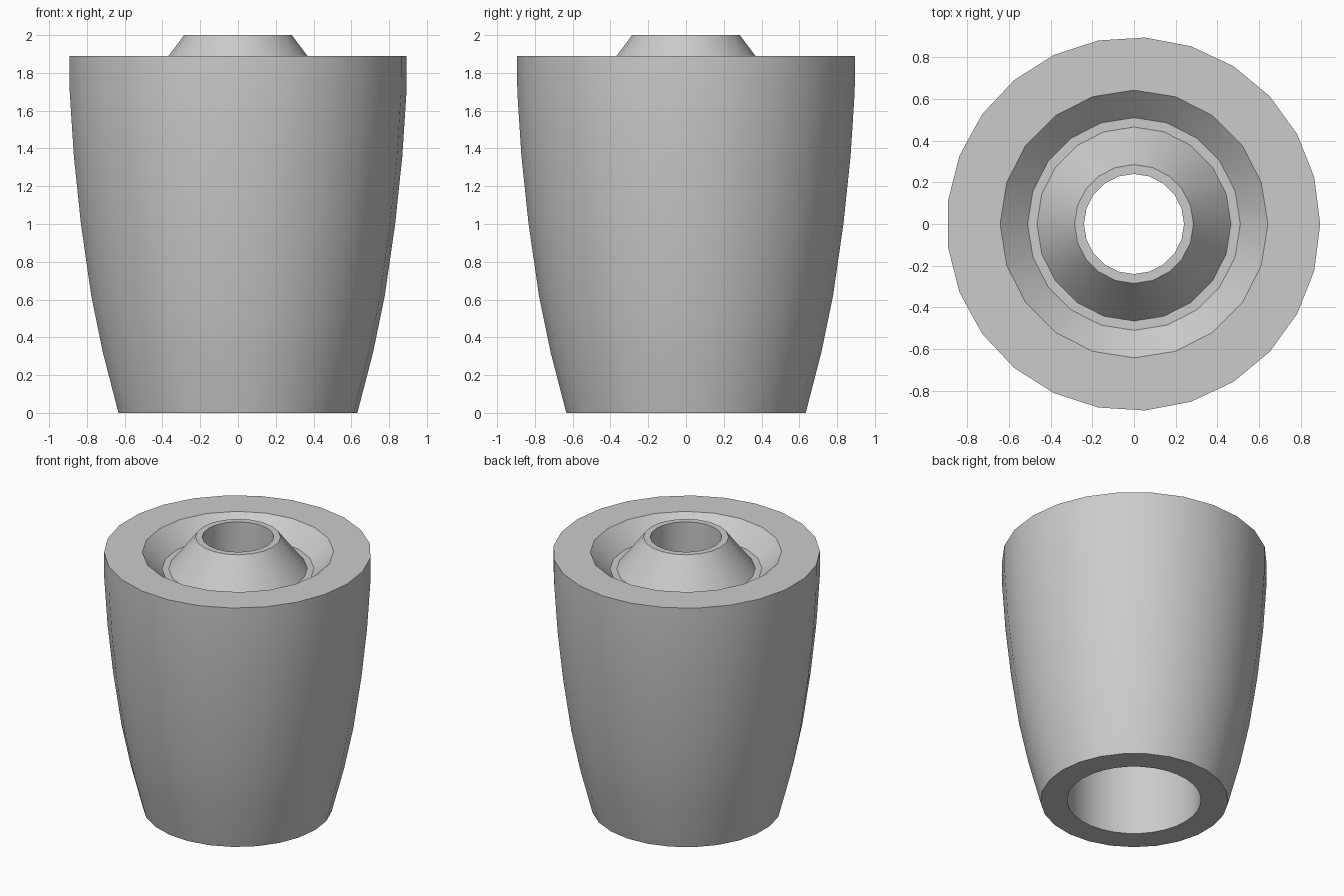
import bpy
import bmesh
import math

cube = bpy.data.objects.get("Cube")
if cube:
    bpy.data.objects.remove(cube, do_unlink=True)

grey = bpy.data.materials.new("plain grey")
grey.use_nodes = True
colour = (0.6, 0.6, 0.6, 1)
grey.diffuse_color = colour
grey.node_tree.nodes["Principled BSDF"].inputs["Base Color"].default_value = colour

bm = bmesh.new()


def lathe(profile, sides, shift=0.0):
    """Revolve (radius, height) points about z; return the first and last edge loops."""
    rings = []
    for r, z in profile:
        angles = [math.tau * i / sides for i in range(sides)]
        rings.append([bm.verts.new((r * math.cos(a) + shift, r * math.sin(a), z)) for a in angles])
    for low, high in zip(rings, rings[1:]):
        for i in range(sides):
            j = (i + 1) % sides
            bm.faces.new((low[i], low[j], high[j], high[i]))
    return [[bm.edges.get((ring[i], ring[(i + 1) % sides])) for i in range(sides)]
            for ring in (rings[0], rings[-1])]


def fill_ring(outer, inner):
    bmesh.ops.triangle_fill(bm, edges=outer + inner, use_beauty=True)


# Curved outer wall
wall_base, wall_top = lathe([(0.635, 0), (0.718, 0.32), (0.78, 0.62), (0.835, 1.0),
                             (0.873, 1.36), (0.895, 1.7), (0.896, 1.89)], 25, -0.003)

# Sunken groove, raised conical neck and narrow bore
groove_top, bore_end = lathe([(0.642, 1.89), (0.51, 1.765), (0.465, 1.765), (0.375, 1.88),
                              (0.285, 2.0), (0.24, 2.0), (0.24, 1.6)], 20)

# Wide lower bore
step, bore_base = lathe([(0.453, 1.6), (0.453, 0)], 32)

# Flat rings: top rim, internal step, base
fill_ring(wall_top, groove_top)
fill_ring(step, bore_end)
fill_ring(wall_base, bore_base)

bmesh.ops.recalc_face_normals(bm, faces=bm.faces)
mesh = bpy.data.meshes.new("tapered_housing")
bm.to_mesh(mesh)
bm.free()
mesh.materials.append(grey)
housing = bpy.data.objects.new("tapered_housing", mesh)
bpy.context.collection.objects.link(housing)

bpy.ops.object.select_all(action="DESELECT")
housing.select_set(True)
bpy.context.view_layer.objects.active = housing
bpy.ops.object.shade_smooth_by_angle(angle=math.radians(30))
